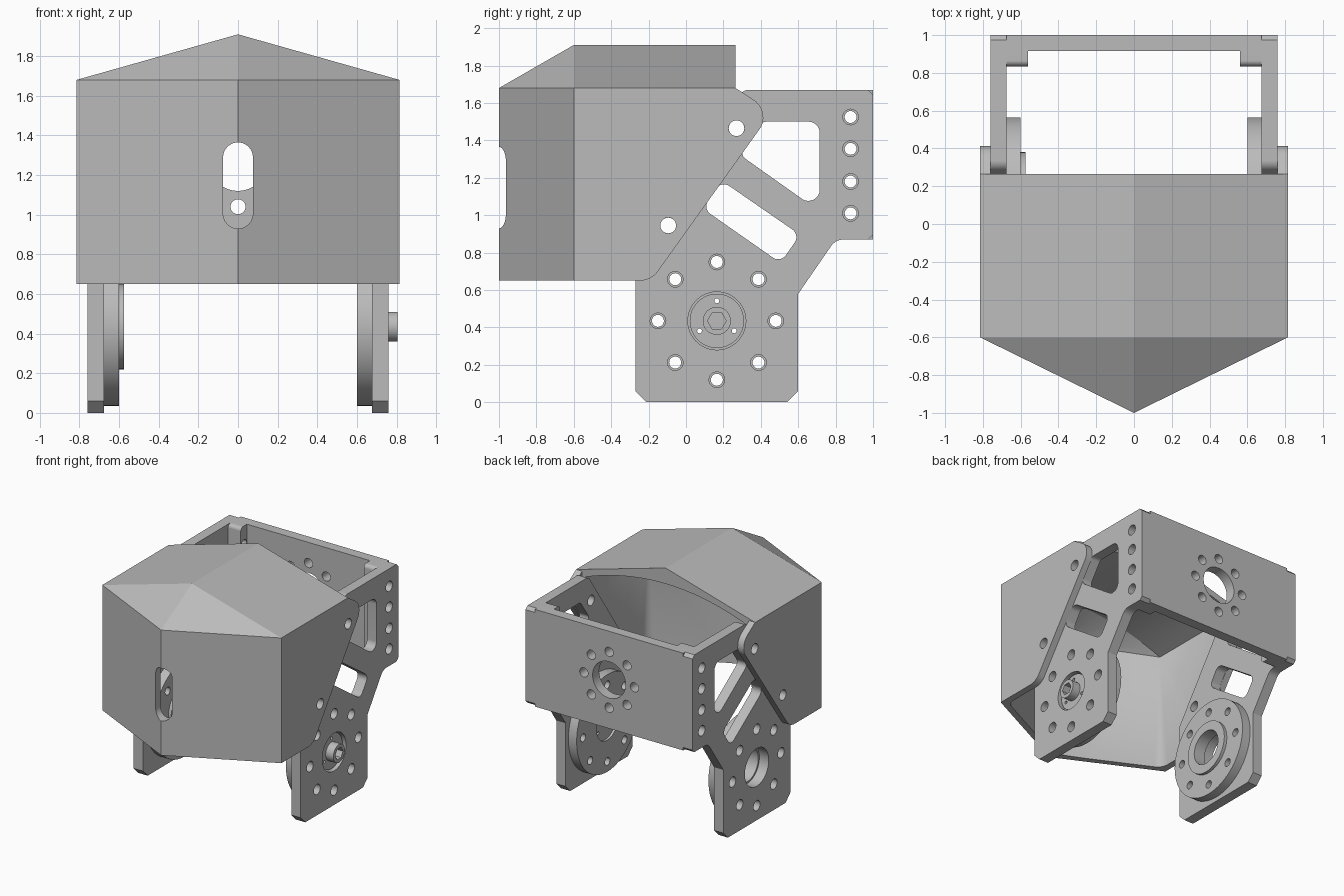
import bpy, bmesh, math
from mathutils import Vector, Matrix

if "Cube" in bpy.data.objects:
    bpy.data.objects.remove(bpy.data.objects["Cube"], do_unlink=True)

grey = bpy.data.materials.new("plain grey")
grey.use_nodes = True
grey.diffuse_color = (0.5, 0.5, 0.5, 1)
grey.node_tree.nodes["Principled BSDF"].inputs["Base Color"].default_value = (0.5, 0.5, 0.5, 1)

# Profile planes: SIDE maps (u, v) to (y, z) along x, BACK maps (u, v) to (x, z) along y
SIDE = Matrix(((0, 0, 1, 0), (1, 0, 0, 0), (0, 1, 0, 0), (0, 0, 0, 1)))
BACK = Matrix.Rotation(math.pi / 2, 4, 'X')


def rounded(points, steps=8):
    """Outline from (u, v) or (u, v, radius) corners."""
    out = []
    for i, p in enumerate(points):
        here = Vector(p[:2])
        if len(p) < 3:
            out.append(here)
            continue
        d1 = (Vector(points[i - 1][:2]) - here).normalized()
        d2 = (Vector(points[(i + 1) % len(points)][:2]) - here).normalized()
        r, half = p[2], d1.angle(d2) / 2
        centre = here + (d1 + d2).normalized() * r / math.sin(half)
        a = here + d1 * r / math.tan(half) - centre
        b = here + d2 * r / math.tan(half) - centre
        out += [centre + a.lerp(b, k / steps).normalized() * r for k in range(steps + 1)]
    return out


def circle(u, v, r, n=32, turn=0.0):
    return [Vector((u + r * math.cos(turn + math.tau * k / n),
                    v + r * math.sin(turn + math.tau * k / n))) for k in range(n)]


def bolt_ring(u, v, ring, r, n=8):
    return [circle(*c, r, 20) for c in circle(u, v, ring, n, math.pi / 2)]


def add_object(name, mesh):
    mesh.materials.clear()
    mesh.materials.append(grey)
    ob = bpy.data.objects.new(name, mesh)
    bpy.context.scene.collection.objects.link(ob)
    return ob


def plate(name, plane, start, end, outlines):
    """Filled profile with holes, extruded from start to end."""
    curve = bpy.data.curves.new(name, 'CURVE')
    curve.dimensions, curve.fill_mode = '2D', 'BOTH'
    curve.extrude = abs(end - start) / 2
    for outline in outlines:
        spline = curve.splines.new('POLY')
        spline.points.add(len(outline) - 1)
        for point, co in zip(spline.points, outline):
            point.co = (co[0], co[1], 0, 1)
        spline.use_cyclic_u = True
    temp = bpy.data.objects.new(name + "_profile", curve)
    bpy.context.scene.collection.objects.link(temp)
    bpy.context.view_layer.update()
    mesh = bpy.data.meshes.new_from_object(
        temp.evaluated_get(bpy.context.evaluated_depsgraph_get()))
    bpy.data.objects.remove(temp)
    axis = Vector((1, 0, 0)) if plane is SIDE else Vector((0, 1, 0))
    mesh.transform(Matrix.Translation(axis * (start + end) / 2) @ plane)
    bm = bmesh.new()
    bm.from_mesh(mesh)
    bmesh.ops.remove_doubles(bm, verts=bm.verts, dist=0.0001)
    bmesh.ops.recalc_face_normals(bm, faces=bm.faces)
    bm.to_mesh(mesh)
    bm.free()
    return add_object(name, mesh)


def hull(name, points):
    bm = bmesh.new()
    for p in points:
        bm.verts.new(p)
    bmesh.ops.convex_hull(bm, input=bm.verts)
    bmesh.ops.dissolve_limit(bm, angle_limit=0.002, verts=bm.verts, edges=bm.edges)
    bmesh.ops.recalc_face_normals(bm, faces=bm.faces)
    mesh = bpy.data.meshes.new(name)
    bm.to_mesh(mesh)
    bm.free()
    return add_object(name, mesh)


def house(name, plan, bottom, eave, arch, back):
    """Walls rising from a plan, topped by an arch running front to back."""
    points = [(p.x, p.y, z) for p in plan for z in (bottom, eave)]
    points += [(x, y, z) for x, z in arch for y in (-0.6, back)]
    return hull(name, points)


def carve(ob, cutter, operation='DIFFERENCE'):
    cutter.hide_render = True
    mod = ob.modifiers.new("carve", 'BOOLEAN')
    mod.object, mod.operation, mod.solver = cutter, operation, 'EXACT'
    bpy.context.view_layer.update()
    mesh = bpy.data.meshes.new_from_object(
        ob.evaluated_get(bpy.context.evaluated_depsgraph_get()))
    ob.modifiers.clear()
    ob.data = mesh
    bpy.data.objects.remove(cutter, do_unlink=True)


# Pointed hood: solid body trimmed to its side silhouette, then hollowed
pivots = [(0.27, 1.465), (-0.095, 0.945)]
W, IN = 0.815, 0.76
hood = house("hood", rounded([(-W, 0.6), (-W, -0.6), (0, -1), (W, -0.6), (W, 0.6)]),
             0.65, 1.68, [(0, 1.91)], 0.6)
carve(hood, plate("silhouette", SIDE, -1, 1, [rounded([
    (-1.2, 0.65), (-0.186, 0.65, 0.12), (0.46, 1.553, 0.11),
    (0.265, 1.68), (0.265, 2.1), (-1.2, 2.1)])]), 'INTERSECT')
cavity_plan = rounded([(-IN, 0.9), (-IN, -0.565, 0.12), (0, -0.94, 0.2),
                       (IN, -0.565, 0.12), (IN, 0.9)])
arch = [(IN * k / 10, 1.63 + 0.15 * (1 - (k / 10) ** 2)) for k in range(-10, 11)]
carve(hood, house("cavity", cavity_plan, 0.4, 1.63, arch, 0.9))
carve(hood, hull("rear_opening", [(x, y, z) for x in (-IN, IN)
                                  for y in (0.265, 0.95) for z in (0.3, 2)]))
carve(hood, plate("slot", BACK, -1.2, -0.7, [rounded([
    (-0.075, 0.93, 0.0749), (0.075, 0.93, 0.0749),
    (0.075, 1.365, 0.0749), (-0.075, 1.365, 0.0749)])]))
for u, v in pivots:
    carve(hood, plate("pivot_hole", SIDE, -1, 1, [circle(u, v, 0.042)]))

# Back plate with centre hole and bolt ring
plate("back_plate", BACK, 0.915, 1, [
    rounded([(-0.675, 0.87), (0.675, 0.87), (0.675, 1.67), (-0.675, 1.67)]),
    circle(0, 1.27, 0.15, 48)] + bolt_ring(0, 1.27, 0.23, 0.038))

# Side plates, flanges and corner blocks
HUB = (0.165, 0.435)
rear_bolts = [(0.88, z) for z in (1.01, 1.18, 1.355, 1.525)]
side_outline = rounded([
    (-0.27, 0.06), (-0.21, 0), (0.54, 0), (0.6, 0.06), (0.6, 0.58), (0.8, 0.87, 0.08),
    (0.975, 0.87), (1, 0.895), (1, 1.645), (0.975, 1.67), (0.305, 1.67, 0.06), (-0.27, 0.84)])
brace_slot = rounded([(0.09, 1.035, 0.05), (0.19, 1.185, 0.05),
                      (0.61, 0.895, 0.05), (0.505, 0.745, 0.05)])
window = rounded([(0.285, 1.325, 0.04), (0.41, 1.5, 0.04),
                  (0.715, 1.5, 0.06), (0.715, 1.02, 0.06)])
for side, s in (("left", 1), ("right", -1)):
    plate(side + "_side_plate", SIDE, s * 0.675, s * 0.76,
          [side_outline, brace_slot, window, circle(*HUB, 0.155, 48)]
          + [circle(*p, 0.042, 20) for p in pivots + rear_bolts]
          + bolt_ring(*HUB, 0.315, 0.042))
    plate(side + "_flange", SIDE, s * 0.6, s * 0.675,
          [circle(*HUB, 0.4, 64), circle(*HUB, 0.14, 48)] + bolt_ring(*HUB, 0.315, 0.032))
    plate(side + "_corner_block", SIDE, s * 0.56, s * 0.675,
          [rounded([(0.835, 0.87, 0.03), (0.915, 0.87), (0.915, 1.67), (0.835, 1.67, 0.03)])]
          + [circle(*p, 0.032, 20) for p in rear_bolts])

# Bearing lip on the right, drive hub with hex socket on the left
plate("bearing_lip", SIDE, -0.6, -0.575, [circle(*HUB, 0.215, 48), circle(*HUB, 0.14, 48)])
plate("drive_hub", SIDE, 0.62, 0.735,
      [circle(*HUB, 0.145, 48)] + [circle(*c, 0.013, 12)
                                   for c in circle(*HUB, 0.107, 3, math.pi / 2)])
plate("drive_shaft", SIDE, 0.735, 0.805, [circle(*HUB, 0.075), circle(*HUB, 0.05, 6)])

# Smooth the round walls, keep the edges sharp
for ob in bpy.context.scene.collection.objects:
    if ob.type == 'MESH' and grey.name in ob.data.materials:
        bpy.ops.object.select_all(action='DESELECT')
        ob.select_set(True)
        bpy.context.view_layer.objects.active = ob
        bpy.ops.object.shade_smooth_by_angle(angle=math.radians(25))
        ob.select_set(False)
